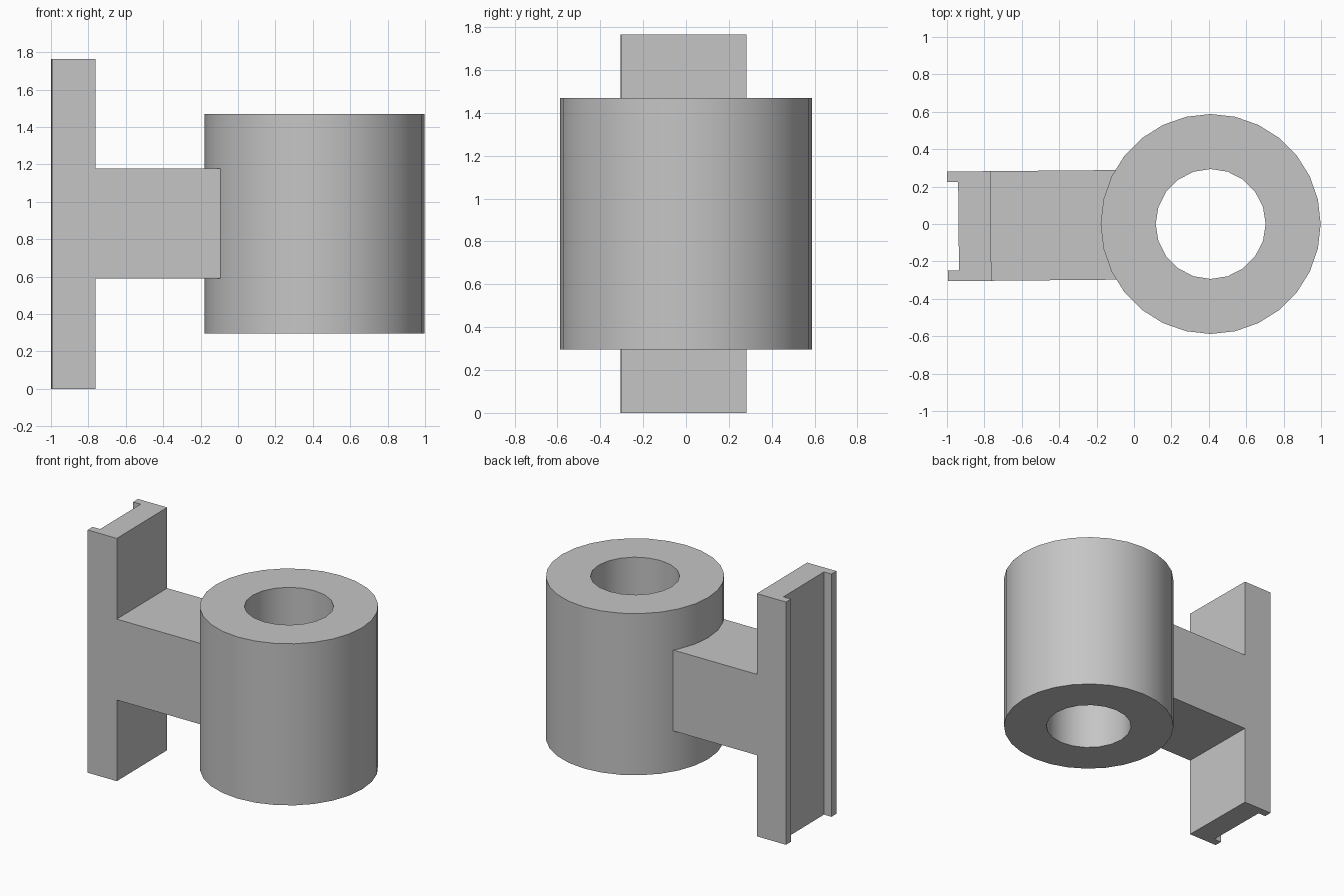
import bpy
import bmesh
from math import cos, sin, tau
from mathutils import Matrix, Vector

if "Cube" in bpy.data.objects:
    bpy.data.objects.remove(bpy.data.objects["Cube"], do_unlink=True)

grey = bpy.data.materials.new("plain grey")
grey.use_nodes = True
colour = (0.56, 0.56, 0.56, 1)
grey.diffuse_color = colour
grey.node_tree.nodes["Principled BSDF"].inputs["Base Color"].default_value = colour

AXIS_X = 0.41                       # sleeve axis
HALF_W = 0.293                      # half width of the bracket


def extruded(name, loops, offset):
    """Fill closed loops (later loops are holes) and extrude them."""
    bm = bmesh.new()
    edges = []
    for loop in loops:
        verts = [bm.verts.new(p) for p in loop]
        edges += [bm.edges.new((v, verts[i - 1])) for i, v in enumerate(verts)]
    bmesh.ops.triangle_fill(bm, edges=edges, use_beauty=True)
    solid = bmesh.ops.extrude_face_region(bm, geom=bm.faces[:])
    bmesh.ops.translate(bm, vec=Vector(offset),
                        verts=[g for g in solid["geom"] if isinstance(g, bmesh.types.BMVert)])
    bmesh.ops.recalc_face_normals(bm, faces=bm.faces[:])
    bmesh.ops.dissolve_limit(bm, angle_limit=0.01, verts=bm.verts[:], edges=bm.edges[:])
    mesh = bpy.data.meshes.new(name)
    bm.to_mesh(mesh)
    bm.free()
    mesh.materials.append(grey)
    obj = bpy.data.objects.new(name, mesh)
    bpy.context.collection.objects.link(obj)
    return obj


def activate(obj):
    bpy.ops.object.select_all(action="DESELECT")
    obj.select_set(True)
    bpy.context.view_layer.objects.active = obj


def circle(radius, sides, z):
    return [(AXIS_X + radius * cos(tau * i / sides), radius * sin(tau * i / sides), z)
            for i in range(sides)]


# Hollow sleeve
sleeve = extruded("sleeve", [circle(0.588, 28, 0.295), circle(0.294, 20, 0.295)], (0, 0, 1.175))
activate(sleeve)
bpy.ops.object.shade_smooth_by_angle(angle=0.6)

# Mounting plate and arm in one T-shaped profile
BACK, FACE, TIP = -0.998, -0.765, -0.05
outline = [(BACK, 0), (FACE, 0), (FACE, 0.59), (TIP, 0.59),
           (TIP, 1.178), (FACE, 1.178), (FACE, 1.765), (BACK, 1.765)]
bracket = extruded("bracket", [[(x, -HALF_W, z) for x, z in outline]], (0, 2 * HALF_W, 0))

# Channel along the back of the plate
groove = [(-1.2, -0.1), (-0.938, -0.1), (-0.938, 1.9), (-1.2, 1.9)]
cutter = extruded("channel_cutter", [[(x, -0.236, z) for x, z in groove]], (0, 0.472, 0))
cutter.hide_render = True
activate(bracket)
cut = bracket.modifiers.new("channel", "BOOLEAN")
cut.operation = "DIFFERENCE"
cut.solver = "EXACT"
cut.object = cutter
bpy.ops.object.modifier_apply(modifier=cut.name)
bpy.data.objects.remove(cutter, do_unlink=True)

# The bracket sits slightly turned about the sleeve axis
pivot = Matrix.Translation((AXIS_X, 0, 0))
bracket.data.transform(pivot @ Matrix.Rotation(0.009, 4, "Z") @ pivot.inverted())
